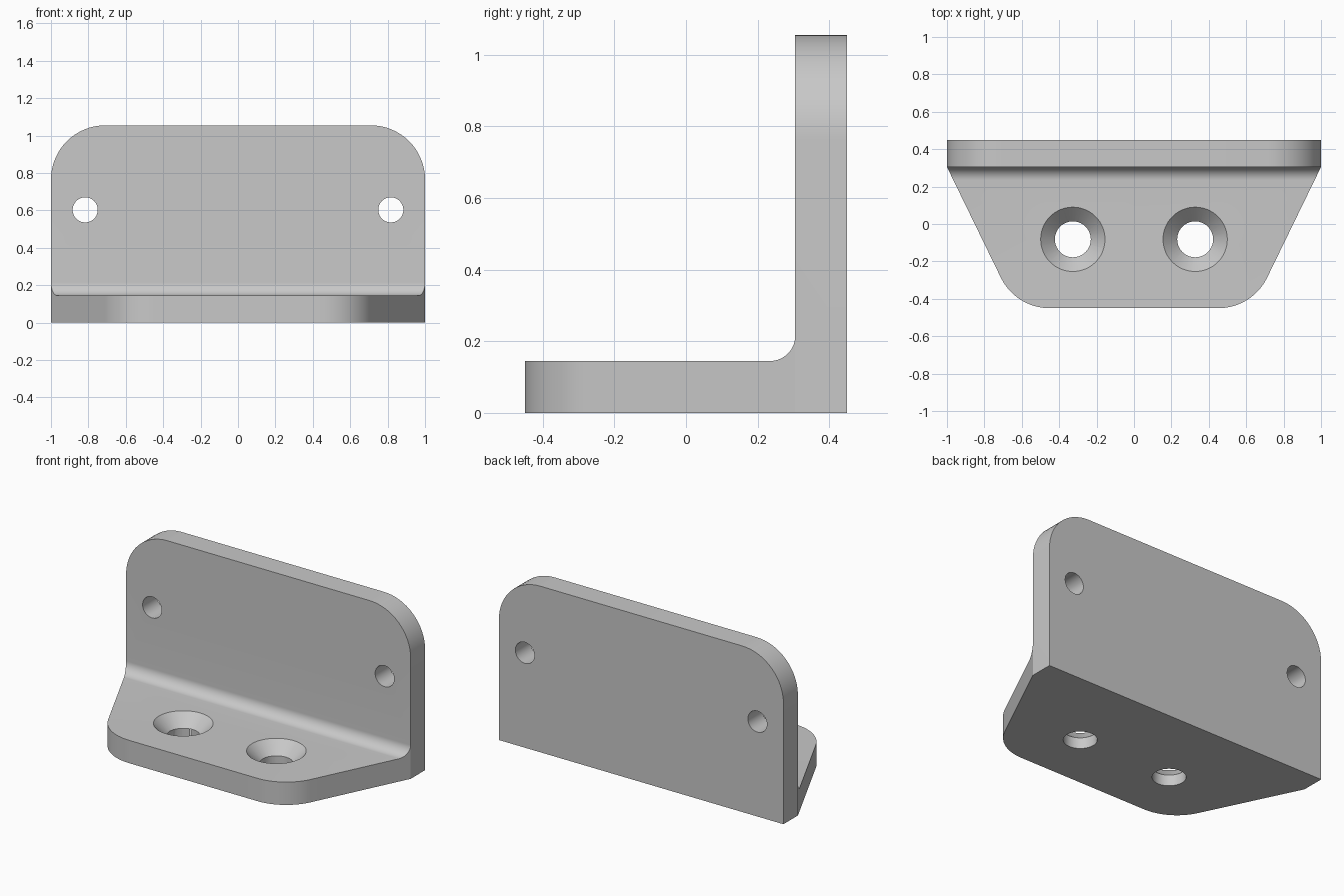
import bpy, bmesh, math
from mathutils import Vector, Matrix

cube = bpy.data.objects.get("Cube")
if cube:
    bpy.data.objects.remove(cube, do_unlink=True)

WALL_Y, BACK_Y, THICK, HEIGHT = 0.305, 0.45, 0.145, 1.055

# One grey metal finish
metal = bpy.data.materials.new("grey metal")
metal.use_nodes = True
colour = (0.58, 0.58, 0.58, 1)
metal.diffuse_color = colour
metal.node_tree.nodes["Principled BSDF"].inputs["Base Color"].default_value = colour


def rounded(points, steps=16):
    """Outline from (a, b, radius) corners, with arcs where radius > 0."""
    out = []
    for i, (a, b, r) in enumerate(points):
        p = Vector((a, b))
        if r == 0:
            out.append(p)
            continue
        u = (Vector(points[i - 1][:2]) - p).normalized()
        v = (Vector(points[(i + 1) % len(points)][:2]) - p).normalized()
        half = u.angle(v) / 2
        centre = p + (u + v).normalized() * r / math.sin(half)
        start = p + u * r / math.tan(half) - centre
        end = p + v * r / math.tan(half) - centre
        turn = math.atan2(start.x * end.y - start.y * end.x, start.dot(end))
        for k in range(steps + 1):
            t = turn * k / steps
            c, s = math.cos(t), math.sin(t)
            out.append(centre + Vector((c * start.x - s * start.y, s * start.x + c * start.y)))
    return out


def make_object(name, bm):
    bmesh.ops.recalc_face_normals(bm, faces=bm.faces)
    mesh = bpy.data.meshes.new(name)
    bm.to_mesh(mesh)
    bm.free()
    mesh.materials.append(metal)
    obj = bpy.data.objects.new(name, mesh)
    bpy.context.collection.objects.link(obj)
    return obj


def prism(name, outline, place, low, high):
    """Extrude a flat outline; place(a, b, depth) gives the 3D point."""
    bm = bmesh.new()
    face = bm.faces.new([bm.verts.new(place(p.x, p.y, low)) for p in outline])
    new = bmesh.ops.extrude_face_region(bm, geom=[face])["geom"]
    shift = Vector(place(0, 0, high)) - Vector(place(0, 0, low))
    bmesh.ops.translate(bm, vec=shift, verts=[g for g in new if isinstance(g, bmesh.types.BMVert)])
    return make_object(name, bm)


def drill(name, r1, r2, depth, centre, rotation=Matrix()):
    bm = bmesh.new()
    bmesh.ops.create_cone(bm, cap_ends=True, segments=64, radius1=r1, radius2=r2,
                          depth=depth, matrix=Matrix.Translation(centre) @ rotation)
    return make_object(name, bm)


# L-shaped body with a filleted inner corner, oversized for trimming
section = rounded([(-0.6, 0, 0), (BACK_Y, 0, 0), (BACK_Y, 1.2, 0),
                   (WALL_Y, 1.2, 0), (WALL_Y, THICK, 0.07), (-0.6, THICK, 0)])
bracket = prism("angle_bracket", section, lambda a, b, d: (d, a, b), -1.3, 1.3)

# Tapered plan of the foot, running out past the wall
slope = 0.487
front_x = 1 - (WALL_Y + BACK_Y) * slope
back_x = 1 + 0.3 * slope
plan = rounded([(-front_x, -BACK_Y, 0.29), (front_x, -BACK_Y, 0.29),
                (back_x, WALL_Y + 0.3, 0), (-back_x, WALL_Y + 0.3, 0)])
# Wall elevation with round upper corners
elevation = rounded([(-1, -0.2, 0), (1, -0.2, 0), (1, HEIGHT, 0.29), (-1, HEIGHT, 0.29)])

trims = [prism("plan_trim", plan, lambda a, b, d: (a, b, d), -0.3, 1.5),
         prism("wall_trim", elevation, lambda a, b, d: (a, d, b), -0.9, 0.9)]

# Plain holes in the wall, countersunk holes in the foot
holes = []
sideways = Matrix.Rotation(math.pi / 2, 4, "X")
for side in (-1, 1):
    holes.append(drill("wall_hole", 0.067, 0.067, 0.4, (side * 0.817, 0.38, 0.603), sideways))
    foot = (side * 0.327, -0.082)
    holes.append(drill("foot_hole", 0.096, 0.096, 0.4, (*foot, 0.05)))
    holes.append(drill("countersink", 0.092, 0.192, 0.1, (*foot, THICK - 0.03)))

cutters = trims + holes
for cutter in cutters:
    mod = bracket.modifiers.new(cutter.name, "BOOLEAN")
    mod.operation = "INTERSECT" if cutter in trims else "DIFFERENCE"
    mod.solver = "EXACT"
    mod.object = cutter
    cutter.hide_render = True

# Bake the cuts and drop the cutters
graph = bpy.context.evaluated_depsgraph_get()
baked = bpy.data.meshes.new_from_object(bracket.evaluated_get(graph))
bracket.modifiers.clear()
bracket.data = baked
baked.materials.clear()
baked.materials.append(metal)
baked.polygons.foreach_set("material_index", [0] * len(baked.polygons))
for cutter in cutters:
    bpy.data.objects.remove(cutter, do_unlink=True)

bpy.ops.object.select_all(action="DESELECT")
bracket.select_set(True)
bpy.context.view_layer.objects.active = bracket
bpy.ops.object.shade_smooth_by_angle(angle=math.radians(25))
